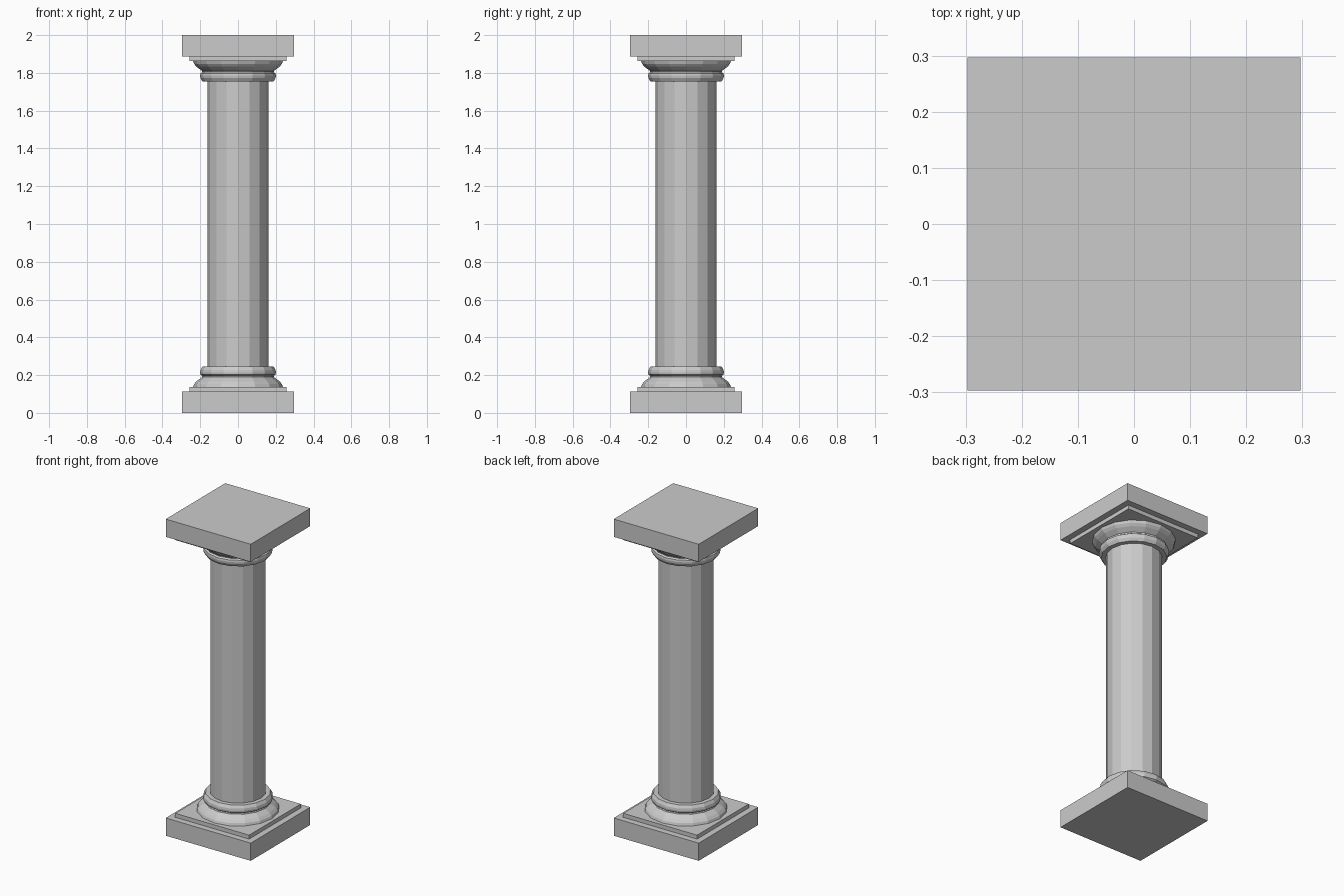
import bpy, math

if "Cube" in bpy.data.objects:
    bpy.data.objects.remove(bpy.data.objects["Cube"])

SIDES = 16


def lathe(name, profile):
    """Closed 16-sided turned solid from (radius, height) points."""
    verts, faces = [], []
    for r, z in profile:
        for i in range(SIDES):
            a = 2 * math.pi * i / SIDES
            verts.append((r * math.cos(a), r * math.sin(a), z))
    for k in range(len(profile) - 1):
        for i in range(SIDES):
            j = (i + 1) % SIDES
            a, b = k * SIDES, (k + 1) * SIDES
            faces.append((a + i, a + j, b + j, b + i))
    faces.append(tuple(reversed(range(SIDES))))
    faces.append(tuple(range(len(verts) - SIDES, len(verts))))
    mesh = bpy.data.meshes.new(name)
    mesh.from_pydata(verts, [], faces)
    obj = bpy.data.objects.new(name, mesh)
    bpy.context.collection.objects.link(obj)
    return obj


def slab(name, half, z0, z1):
    bpy.ops.mesh.primitive_cube_add(size=1, location=(0, 0, (z0 + z1) / 2))
    obj = bpy.context.object
    obj.name = name
    obj.scale = (2 * half, 2 * half, z1 - z0)
    bpy.ops.object.transform_apply(location=True, scale=True)
    return obj


# Centre plane for mirroring the base into the capital
centre = bpy.data.objects.new("mirror_centre", None)
centre.location = (0, 0, 1)
centre.hide_render = True
bpy.context.collection.objects.link(centre)
bpy.context.view_layer.update()

# Square plinth, step and turned moulding, repeated upside down at the top
mould = [(0.238, 0.137), (0.233, 0.152), (0.22, 0.167), (0.203, 0.18),
         (0.191, 0.189), (0.189, 0.196), (0.199, 0.203), (0.201, 0.215),
         (0.199, 0.228), (0.188, 0.246)]
parts = [slab("plinth_and_abacus", 0.297, 0.0, 0.112),
         slab("step", 0.258, 0.112, 0.137),
         lathe("moulding", mould)]
for obj in parts:
    mod = obj.modifiers.new("mirror", 'MIRROR')
    mod.use_axis = (False, False, True)
    mod.use_mirror_merge = False
    mod.mirror_object = centre

# Shaft
lathe("shaft", [(0.161, 0.246), (0.161, 1.754)])
